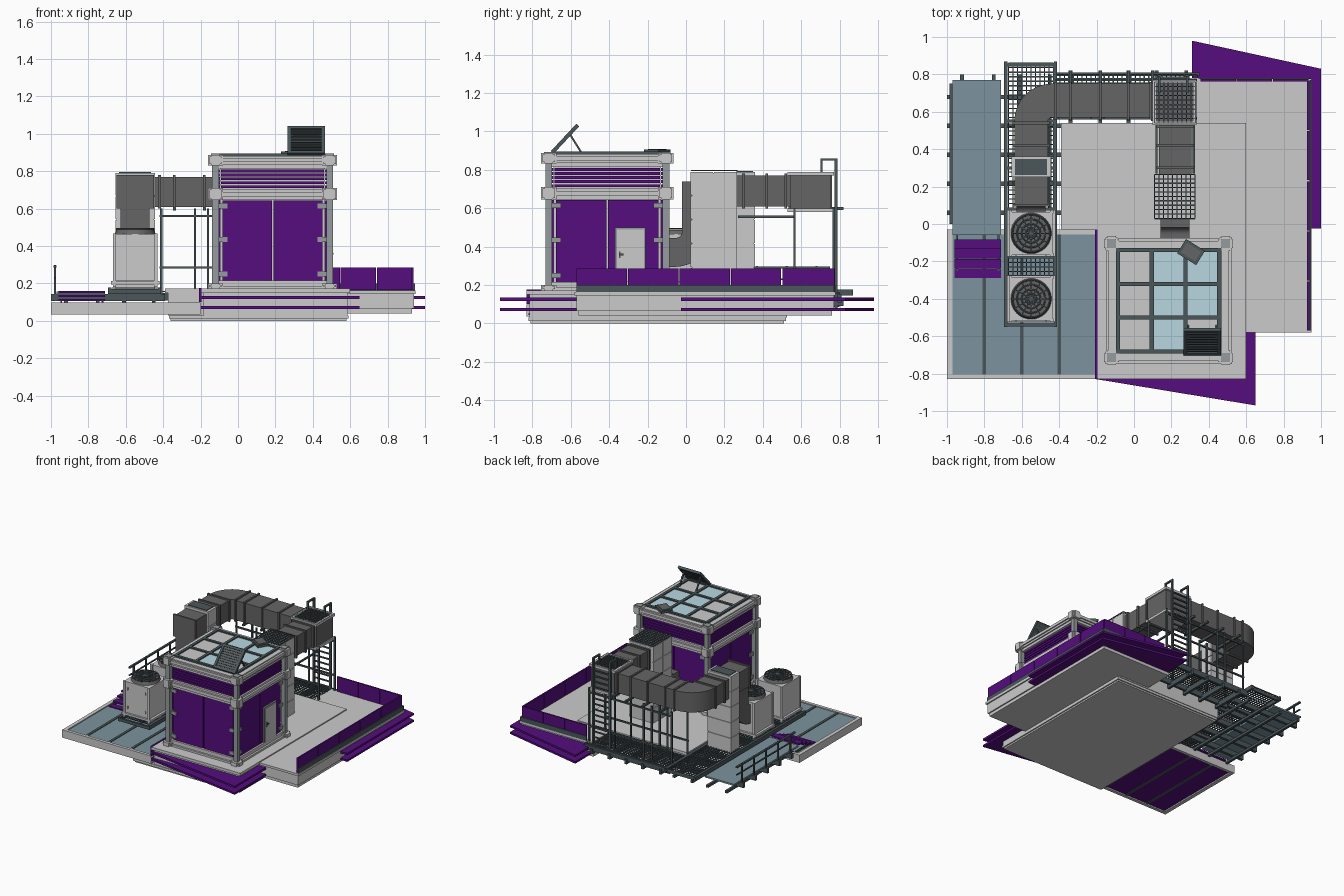
import bpy, bmesh
from math import sin, cos, pi, radians
from mathutils import Matrix, Vector

if "Cube" in bpy.data.objects:
    bpy.data.objects.remove(bpy.data.objects["Cube"])

def material(name, rgb):
    m = bpy.data.materials.new(name)
    m.diffuse_color = (*rgb, 1)
    m.use_nodes = True
    m.node_tree.nodes["Principled BSDF"].inputs["Base Color"].default_value = m.diffuse_color
    return m

PURPLE = material("purple", (0.09, 0.004, 0.21))
GLASS = material("blue_glass", (0.2, 0.29, 0.34))
SKY = material("pale_glass", (0.48, 0.68, 0.75))
STEEL = material("dark_steel", (0.07, 0.095, 0.105))
DUCT = material("duct_metal", (0.13, 0.13, 0.13))
COL = material("column_grey", (0.3, 0.33, 0.34))

def finish(name, bm, mat=None, smooth=False):
    bmesh.ops.recalc_face_normals(bm, faces=bm.faces)
    me = bpy.data.meshes.new(name)
    bm.to_mesh(me)
    bm.free()
    ob = bpy.data.objects.new(name, me)
    bpy.context.collection.objects.link(ob)
    if mat:
        me.materials.append(mat)
    if smooth:
        bpy.ops.object.select_all(action='DESELECT')
        ob.select_set(True)
        bpy.context.view_layer.objects.active = ob
        bpy.ops.object.shade_smooth_by_angle(angle=radians(35))
    return ob

def parts(name, boxes, mat=None, mats=(Matrix(),)):
    """One object from (x0,x1,y0,y1,z0,z1) boxes, repeated under each matrix."""
    bm = bmesh.new()
    for M in mats:
        for x0, x1, y0, y1, z0, z1 in boxes:
            T = Matrix.Translation(((x0+x1)/2, (y0+y1)/2, (z0+z1)/2))
            bmesh.ops.create_cube(bm, size=1, matrix=M @ T @ Matrix.Diagonal((x1-x0, y1-y0, z1-z0, 1)))
    return finish(name, bm, mat)

def prism(name, outline, levels, mat=None):
    bm = bmesh.new()
    for z0, z1 in levels:
        f = bm.faces.new([bm.verts.new((x, y, z0)) for x, y in outline])
        r = bmesh.ops.extrude_face_region(bm, geom=[f])
        bmesh.ops.translate(bm, vec=(0, 0, z1-z0), verts=[v for v in r['geom'] if isinstance(v, bmesh.types.BMVert)])
    return finish(name, bm, mat)

def duct(name, path, n, w, h, grow=0.0):
    """Rectangular duct swept along a path lying in the plane with normal n."""
    bm, n, rings = bmesh.new(), Vector(n), []
    P = [Vector(p) for p in path]
    for i, p in enumerate(P):
        t = (P[min(i+1, len(P)-1)] - P[max(i-1, 0)]).normalized()
        s = t.cross(n)
        rings.append([bm.verts.new(p + n*a*w/2 + s*b*h/2) for a, b in ((1, 1), (-1, 1), (-1, -1), (1, -1))])
    for A, B in zip(rings, rings[1:]):
        for k in range(4):
            bm.faces.new((A[k], A[(k+1) % 4], B[(k+1) % 4], B[k]))
    bm.faces.new(rings[0])
    bm.faces.new(rings[-1])
    return finish(name, bm, DUCT, True)

def grating(name, x0, x1, y0, y1, z, cell=0.024, t=0.006):
    nx, ny = round((x1-x0)/cell), round((y1-y0)/cell)
    parts(name, [(x0+i*(x1-x0)/nx-t/2, x0+i*(x1-x0)/nx+t/2, y0, y1, z-t, z) for i in range(nx+1)] +
          [(x0, x1, y0+j*(y1-y0)/ny-t/2, y0+j*(y1-y0)/ny+t/2, z-t, z) for j in range(ny+1)], STEEL)

# Base: plinth, stepped main slab, side slab
parts("plinth", [(-.37, .59, -.82, .52, .012, .03), (-.36, .58, -.81, .51, 0, .012)])
for nm, e, lv in (("main_slab_body", .015, [(.03, .15)]), ("main_slab_lip", 0, [(.15, .172)])):
    prism(nm, [(-.2+e, -.83+e), (.6-e, -.83+e), (.6-e, .54-e), (-.39+e, .54-e), (-.39+e, -.03), (-.2+e, -.03)], lv)
parts("side_slab", [(.3, .93, -.56, .76, .04, .065), (.3, .94, -.57, .77, .065, .145), (.3, .95, -.58, .78, .145, .163)])

# Purple skirt plates and parapet panels
LV = [(.064, .08), (.118, .134)]
prism("front_skirt", [(-.2, -.83), (.65, -.97), (.65, -.57), (.5, -.57), (.5, -.8), (-.2, -.8)], LV, PURPLE)
prism("back_skirt", [(.31, .98), (1, .83), (1, -.025), (.9, -.025), (.9, .7), (.31, .7)], LV, PURPLE)
parts("pool_edge_strip", [(-.208, -.195, -.83, -.03, .1, .176)], PURPLE)
parts("parapet", [(.925, .937, -.57+.268*i, -.57+.268*i+.262, .165, .285) for i in range(5)] +
      [(.355+.194*i, .355+.194*i+.19, .762, .774, .165, .285) for i in range(3)], PURPLE)
parts("parapet_rail", [(.937, .945, -.57, .77, .163, .2), (.35, .945, .774, .78, .163, .2)], STEEL)

# Glazed pool at the front left
parts("pool_frame", [(-1, -.97, -.83, -.03, .035, .098), (-1, -.2, -.83, -.805, .035, .098),
                     (-1, -.2, -.055, -.03, .035, .098)])
parts("pool_floor", [(-.98, -.2, -.82, -.04, .045, .055)], PURPLE)
parts("pool_glass", [(-.97, -.2, -.805, -.055, .08, .09)], GLASS)
parts("pool_bars", [(x-.01, x+.01, -.81, -.05, .04, .095) for x in (-.8, -.6, -.4)], STEEL)

# Walkway, steps and handrail on the left
parts("walkway", [(-.97, -.71, -.06, .77, .145, .158)], GLASS)
parts("steps", [(-.96, -.71, -.29+.0525*i, -.24+.0525*i, .085+.021*i, .097+.021*i) for i in range(4)], PURPLE)
parts("step_stringers", [(x, x+.01, -.25, -.06, .085, .105) for x in (-.95, -.73)], STEEL)
parts("cross_beams", [(-1, -.39, y-.011, y+.011, .105, .145) for y in (.06, .215, .37, .525, .68)] +
      [(x, x+.02, -.05, .8, .085, .105) for x in (-.93, -.76, -.62, -.46)], STEEL)
parts("handrail", [(-.985, -.973, y-.006, y+.006, .12, .3) for y in (.06, .215, .37, .525, .68)] +
      [(-.987, -.971, 0, .75, .285, .297), (-.984, -.974, 0, .75, .225, .233)], STEEL)

# Rack that carries the air units
parts("unit_rack", [(x-.009, x+.009, -.55, .87, .145, .178) for x in (-.685, -.42)] +
      [(-.685, -.42, y-.008, y+.008, .145, .17) for y in (-.54, -.28, -.17, .08, .3, .55, .85)], STEEL)
grating("rack_grating", -.67, -.43, -.52, .86, .178)

# Air units with fan grilles
for k, cy in enumerate((-.05, -.4)):
    a, b = cy-.115, cy+.115
    parts(f"air_unit_{k}", [(-.665, -.435, a, b, .215, .465)])
    parts(f"unit_trim_{k}", [(x-.009, x+.009, y-.009, y+.009, .18, .468) for x in (-.66, -.44) for y in (a, b)] +
          [(-.68, -.42, a-.01, b+.01, .195, .212)] +
          [(x-.004, x+.004, a-.008, a, z, z+.02) for x in (-.63, -.47) for z in (.25, .4)])
    bm = bmesh.new()
    bmesh.ops.create_cone(bm, cap_ends=True, segments=32, radius1=.11, radius2=.1, depth=.025,
                          matrix=Matrix.Translation((-.55, cy, .475)))
    finish(f"fan_shroud_{k}", bm, DUCT, True)
    for r in (.1, .075, .05, .028):
        bpy.ops.mesh.primitive_torus_add(location=(-.55, cy, .492), major_radius=r, minor_radius=.004,
                                         major_segments=32, minor_segments=6)
        bpy.context.object.name = f"fan_ring_{k}"
        bpy.context.object.data.materials.append(STEEL)
    parts(f"fan_blades_{k}", [(0, .1, -.003, .003, -.003, .003)], STEEL,
          [Matrix.Translation((-.55, cy, .494)) @ Matrix.Rotation(i*pi/6, 4, 'Z') for i in range(12)])

# Ducts: long bent run, two drops, short run to the tower
bend = [(-.44-.11*cos(i*pi/16), .55+.11*sin(i*pi/16), .69) for i in range(9)]
duct("duct_run", [(-.55, .095, .69), (-.55, .5, .69)] + bend + [(-.38, .66, .69), (.12, .66, .69)], (0, 0, 1), .16, .18)
for nm, x, y in (("left_drop", -.55, .17), ("house_drop", .22, .055)):
    arc = [(x, y-.11+.11*sin(i*pi/16), .48-.11*cos(i*pi/16)) for i in range(9)]
    duct(nm, [(x, y-.2, .37), (x, y-.13, .37)] + arc + [(x, y, .55), (x, y, .74)], (1, 0, 0), .155, .15)
duct("duct_link", [(.22, .2, .69), (.22, .6, .69)], (1, 0, 0), .175, .16)
parts("duct_flanges", [(x-.007, x+.007, .56, .76, .6, .78) for x in (-.42, -.34, -.18, -.03, .09)] +
      [(-.65, -.45, y-.007, y+.007, .6, .78) for y in (.1, .42, .54)] +
      [(.12, .32, y-.007, y+.007, .6, .78) for y in (.3, .42, .52)], DUCT)
parts("corner_box", [(.115, .325, .545, .755, .6, .775)], DUCT)
parts("box_frames", [(.1, .335, .53, .77, .58, .6), (.1, .335, .53, .55, .77, .79), (.1, .335, .75, .77, .77, .79),
                     (.1, .12, .53, .77, .77, .79), (.315, .335, .53, .77, .77, .79)])
grating("corner_box_mesh", .11, .33, .54, .76, .79)

# Clad towers with panel seams
parts("tower", [(.115, .32, .03, .265, .165, .785)])
rows = [.17+.125*i for i in range(5)]
parts("tower_panels", [(.11, .326, y, y+.117, z, z+.12) for y in (.024, .146) for z in rows])
grating("tower_mesh", .11, .326, .03, .265, .8)
parts("left_tower", [(-.655, -.445, .25, .36, z, z+.12) for z in rows] + [(-.65, -.45, .255, .355, .17, .785)])
parts("left_tower_vent", [(-.635, -.465, .262, .348, .785, .795)], STEEL)

# Supports and service floor under the rear duct
parts("duct_supports", [(x-.008, x+.008, .55, .82, .59, .606) for x in (-.34, -.18, -.03, .1)] +
      [(x-.006, x+.006, y-.006, y+.006, .12, .6) for x in (-.41, -.23, -.16, .1, .33) for y in (.565, .77)] +
      [(-.42, .33, y-.006, y+.006, z, z+.012) for y in (.565, .77) for z in (.555, .28)] +
      [(x-.006, x+.006, .27, .56, .55, .562) for x in (.12, .32)], STEEL)
parts("service_floor_beams", [(-.42, .35, y-.01, y+.01, .11, .15) for y in (.57, .8)] +
      [(x-.01, x+.01, .54, .82, .09, .13) for x in (-.34, -.18, -.03, .12, .28)], STEEL)
grating("service_floor", -.42, .34, .57, .8, .16)

# Ladder with hooped top
parts("ladder", [(x-.007, x+.007, .775, .79, .08, .86) for x in (.135, .285)] +
      [(x-.007, x+.007, .7, .79, .848, .86) for x in (.135, .285)] +
      [(x-.007, x+.007, .7, .712, .78, .86) for x in (.135, .285)] +
      [(.135, .285, .778, .788, .12+.045*i, .13+.045*i) for i in range(15)], STEEL)

# House: centred frame, four identical sides
C = Matrix.Translation((.185, -.41, 0))
R4 = [C @ Matrix.Rotation(i*pi/2, 4, 'Z') for i in range(4)]
parts("house_core", [(-.28, .28, -.28, .28, .17, .85)], None, [C])
parts("house_base", [(-.325, .325, -.325, .325, .17, .187), (-.31, .31, -.31, .31, .187, .215)], None, [C])
parts("house_beams", [(-.3, .3, -.315, -.27, .645, .665), (-.3, .3, -.325, -.27, .665, .69), (-.3, .3, -.31, -.27, .69, .705),
                      (-.3, .3, -.315, -.27, .815, .84)], None, R4)
parts("roof", [(-.325, .325, -.325, .325, .835, .85), (-.335, .335, -.335, .335, .85, .872), (-.32, .32, -.32, .32, .872, .882)], None, [C])
parts("columns", [(-.323, -.287, -.323, -.287, .17, .86)], COL, R4)
caps = []
for z0, z1 in ((.172, .2), (.645, .71), (.832, .888)):
    caps += [(-.345, -.265, -.328, -.282, z0, z1), (-.328, -.282, -.345, -.265, z0, z1),
             (-.338, -.272, -.338, -.272, z0+.008, z1-.008)]
parts("column_collars", caps, None, R4)
parts("column_caps", [(-.329, -.281, -.329, -.281, .888, .894)], COL, R4)
parts("wall_panels", [(-.268, -.004, -.298, -.275, .217, .643), (.004, .268, -.298, -.275, .217, .643)], PURPLE, R4)
parts("louvres", [(-.275, .275, -.302, -.27, .71+.021*i, .725+.021*i) for i in range(5)], PURPLE, R4)
parts("hinges", [(s*.268-.028, s*.268+.028, -.306, -.29, z-.013, z+.013) for s in (-1, 1) for z in (.25, .435, .615)], COL, R4)
parts("side_door", [(.04, .2, -.31, -.295, .215, .5)], COL, R4[1:2])
parts("side_door_leaf", [(.05, .19, -.315, -.3, .22, .49)], None, R4[1:2])
parts("door_handle", [(.06, .085, -.325, -.312, .355, .363), (.06, .068, -.32, -.312, .34, .375)], STEEL, R4[1:2])

# Roof lights: panes and bars
cells = [(i, j) for i in (-1, 0, 1) for j in (-1, 0, 1)]
pane = lambda i, j: (i*.181-.08, i*.181+.08, j*.181-.08, j*.181+.08, .88, .886)
blue = [(0, -1), (0, 0), (0, 1), (1, 0), (1, 1)]
parts("blue_panes", [pane(*c) for c in blue], SKY, [C])
parts("grey_panes", [pane(*c) for c in cells if c not in blue], None, [C])
edges = (-.271, -.09, .09, .271)
parts("pane_bars", [(e-.011, e+.011, -.28, .28, .88, .895) for e in edges] +
      [(-.28, .28, e-.011, e+.011, .88, .895) for e in edges], STEEL, [C])

# Open roof hatch on struts, and a small turned roof vent
H = Matrix.Translation((.365, -.695, .89)) @ Matrix.Rotation(radians(47), 4, 'X')
parts("hatch_frame", [(-.1, -.082, 0, .195, -.008, .012), (.082, .1, 0, .195, -.008, .012), (-.1, .1, 0, .018, -.008, .012),
                      (-.1, .1, .177, .195, -.008, .012)] + [(-.09, .09, .025+.019*i, .034+.019*i, -.004, .01) for i in range(8)], STEEL, [H])
parts("hatch_panel", [(-.09, .09, .01, .185, -.003, .003)], DUCT, [H])
S = Matrix.Translation((.365, -.545, .89)) @ Matrix.Rotation(radians(32), 4, 'X')
parts("hatch_struts", [(s-.005, s+.005, -.005, .005, 0, .12) for s in (-.075, .075)], STEEL, [S])
V = Matrix.Translation((.305, -.15, 0)) @ Matrix.Rotation(radians(-32), 4, 'Z')
parts("roof_vent", [(-.06, .06, -.045, .045, .886, .905)], STEEL, [V])
parts("roof_vent_top", [(-.045, .045, -.03, .03, .9, .909)], DUCT, [V])
